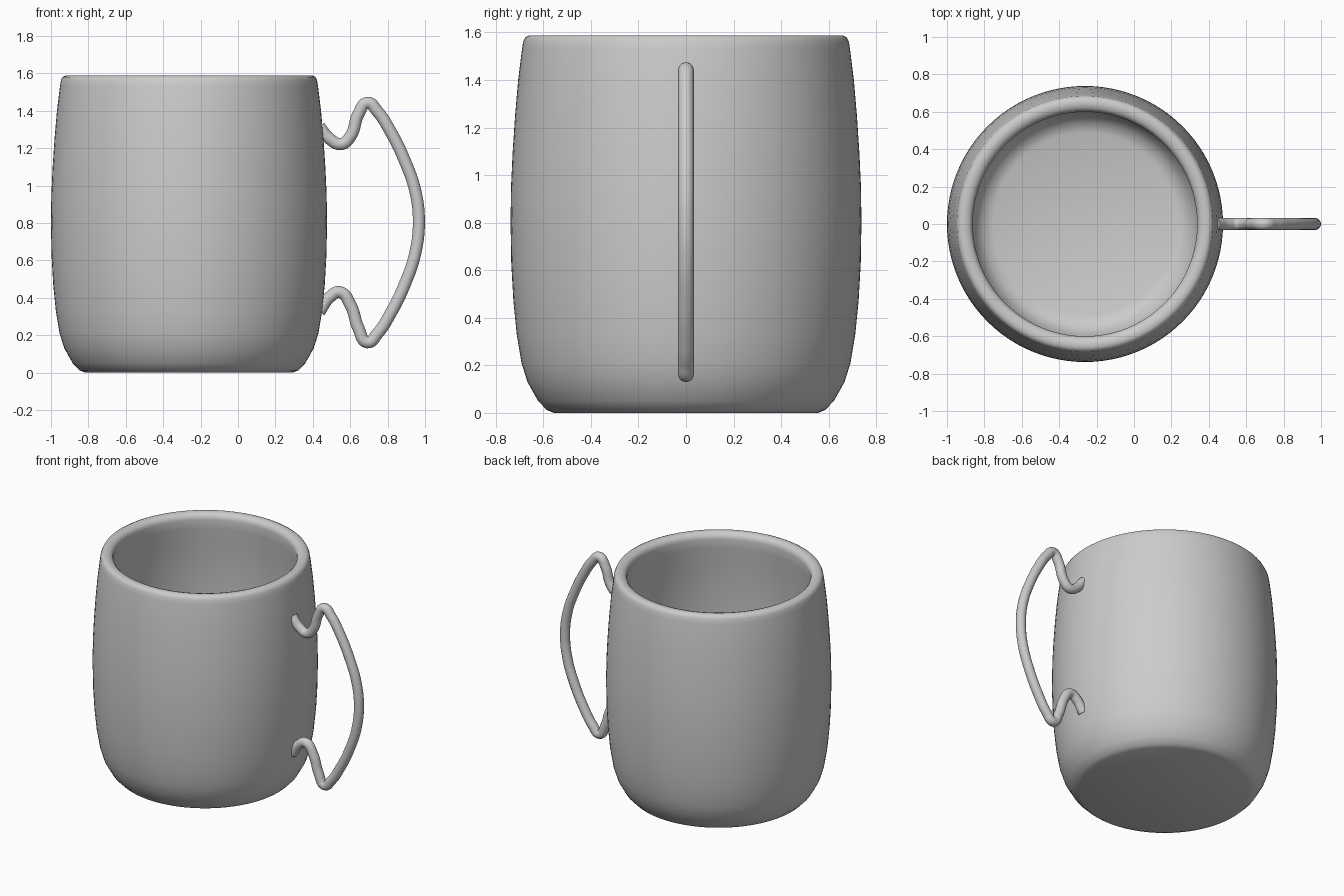
import bpy, bmesh, math

if "Cube" in bpy.data.objects:
    bpy.data.objects.remove(bpy.data.objects["Cube"])

CX = -0.262      # axis of the cup
SEGMENTS = 96


def finish(obj, angle=50):
    bpy.ops.object.select_all(action='DESELECT')
    obj.select_set(True)
    bpy.context.view_layer.objects.active = obj
    bpy.ops.object.shade_smooth_by_angle(angle=math.radians(angle))


def lathe(name, profile):
    """Spin an (r, z) profile that starts and ends on the axis."""
    bm = bmesh.new()
    verts = [bm.verts.new((r, 0, z)) for r, z in profile]
    edges = [bm.edges.new(pair) for pair in zip(verts, verts[1:])]
    bmesh.ops.spin(bm, geom=verts + edges, cent=(0, 0, 0), axis=(0, 0, 1),
                   angle=math.tau, steps=SEGMENTS)
    bmesh.ops.remove_doubles(bm, verts=bm.verts[:], dist=0.0005)
    bmesh.ops.recalc_face_normals(bm, faces=bm.faces[:])
    mesh = bpy.data.meshes.new(name)
    bm.to_mesh(mesh)
    bm.free()
    obj = bpy.data.objects.new(name, mesh)
    bpy.context.collection.objects.link(obj)
    obj.location.x = CX
    finish(obj)
    return obj


# Barrel cup: base, bulging outside, rounded rim, bulging inside, floor
outer = [(0, 0), (0.555, 0), (0.585, 0.012), (0.622, 0.05), (0.667, 0.13),
         (0.692, 0.21), (0.712, 0.33), (0.726, 0.47), (0.735, 0.63),
         (0.738, 0.80), (0.736, 0.95), (0.729, 1.10), (0.719, 1.25),
         (0.706, 1.40), (0.690, 1.53)]
rim = [(0.685, 1.562), (0.676, 1.580), (0.660, 1.588), (0.640, 1.588),
       (0.619, 1.582), (0.605, 1.567), (0.600, 1.545)]
inner = [(0.606, 1.48), (0.623, 1.35), (0.638, 1.20), (0.648, 1.03),
         (0.652, 0.80), (0.648, 0.60), (0.636, 0.42), (0.616, 0.27),
         (0.585, 0.17), (0.545, 0.115), (0.49, 0.095), (0, 0.095)]
lathe("cup_body", outer + rim + inner)

# Bent wire handle: smooth path in the x-z plane
path = [(0.435, 1.315), (0.49, 1.25), (0.553, 1.222), (0.602, 1.265),
        (0.645, 1.385), (0.692, 1.442), (0.745, 1.397), (0.815, 1.29),
        (0.895, 1.125), (0.948, 0.97), (0.967, 0.81),
        (0.948, 0.64), (0.895, 0.48), (0.815, 0.315), (0.745, 0.208),
        (0.692, 0.162), (0.645, 0.235), (0.602, 0.36), (0.545, 0.43),
        (0.49, 0.403), (0.435, 0.325)]
curve = bpy.data.curves.new("handle", 'CURVE')
curve.dimensions = '3D'
curve.bevel_depth = 0.033
curve.bevel_resolution = 5
curve.resolution_u = 8
curve.use_fill_caps = True
spline = curve.splines.new('BEZIER')
spline.bezier_points.add(len(path) - 1)
for point, (x, z) in zip(spline.bezier_points, path):
    point.co = (x, 0, z)
    point.handle_left_type = point.handle_right_type = 'AUTO'
handle = bpy.data.objects.new("handle", curve)
bpy.context.collection.objects.link(handle)
bpy.ops.object.select_all(action='DESELECT')
handle.select_set(True)
bpy.context.view_layer.objects.active = handle
bpy.ops.object.convert(target='MESH')
finish(bpy.context.view_layer.objects.active)
